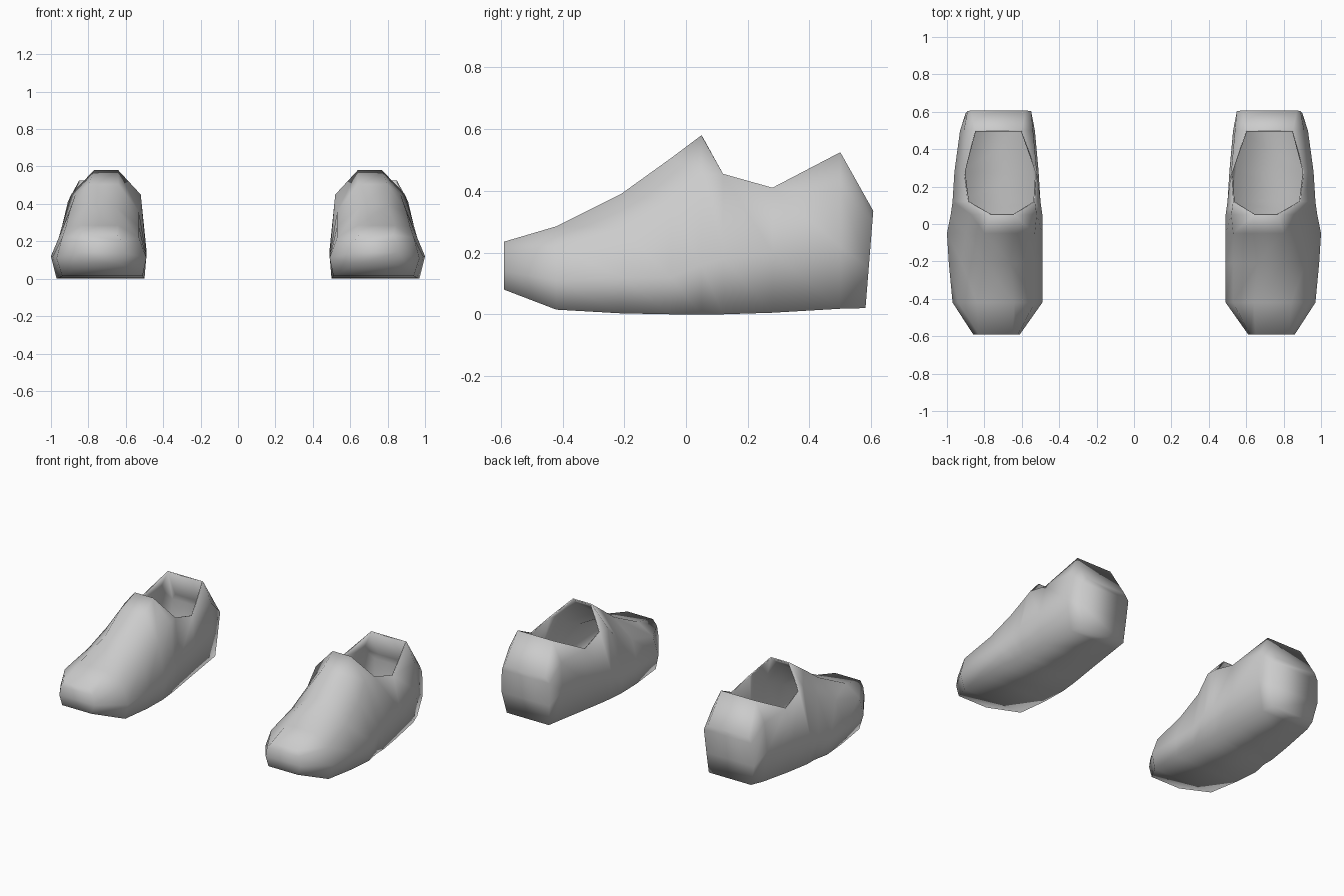
import bpy
import bmesh

cube = bpy.data.objects.get("Cube")
if cube:
    bpy.data.objects.remove(cube, do_unlink=True)

grey = bpy.data.materials.new("plain grey")
grey.use_nodes = True
colour = (0.6, 0.6, 0.6, 1)
grey.diffuse_color = colour
grey.node_tree.nodes["Principled BSDF"].inputs["Base Color"].default_value = colour

# Cross-sections of the left shoe from toe to heel:
# y, heights (sole, side, rim, top), then x around the ring from inner sole
# over the top to outer sole
SECTIONS = [
    (-.59, (.08, .14, .2, .235), (.63, .61, .62, .65, .83, .85, .86, .84)),
    (-.42, (.015, .11, .22, .285), (.51, .49, .53, .64, .84, .94, .97, .94)),
    (-.21, (.003, .12, .28, .39), (.5, .49, .53, .66, .8, .92, .99, .96)),
    (-.05, (0, .12, .36, .505), (.5, .49, .53, .64, .8, .9, 1, .97)),
    (.05, (0, .16, .45, .58), (.51, .49, .52, .64, .77, .87, .98, .95)),
    (.12, (0, .18, .455, .455), (.52, .5, .53, .53, .89, .89, .97, .95)),
    (.28, (.005, .2, .41, .41), (.54, .51, .52, .52, .91, .91, .96, .93)),
    (.5, (.018, .22, .4, .525), (.56, .53, .54, .6, .85, .91, .93, .9)),
    (.58, (.02, .15, .3, .335), (.57, .56, .55, .58, .87, .89, .9, .87)),
]
TONGUE, HEEL = 4, 7      # the foot opening lies between these sections
TOP = 3                  # ring edge that crosses the top


def make_shoe(name, side):
    bm = bmesh.new()
    rings = []
    for i, (y, heights, xs) in enumerate(SECTIONS):
        lean = .08 if i == len(SECTIONS) - 1 else 0
        zs = heights + heights[::-1]
        rings.append([bm.verts.new((side * x, y + lean * z, z)) for x, z in zip(xs, zs)])

    # Skin between neighbouring sections, leaving the opening free
    for i, (a, b) in enumerate(zip(rings, rings[1:])):
        for j in range(len(a)):
            if j == TOP and TONGUE <= i < HEEL:
                continue
            k = (j + 1) % len(a)
            bm.faces.new((a[j], a[k], b[k], b[j]))

    # Toe and heel ends, as strips across each end ring
    for ring in (rings[0], rings[-1]):
        for j in range(TOP):
            bm.faces.new((ring[j], ring[j + 1], ring[-2 - j], ring[-1 - j]))

    bmesh.ops.remove_doubles(bm, verts=bm.verts, dist=.001)
    bmesh.ops.recalc_face_normals(bm, faces=bm.faces)
    for face in bm.faces:
        face.smooth = True
    mesh = bpy.data.meshes.new(name)
    bm.to_mesh(mesh)
    bm.free()
    mesh.materials.append(grey)
    shoe = bpy.data.objects.new(name, mesh)
    bpy.context.collection.objects.link(shoe)

    # Thin lining inside the shell
    lining = shoe.modifiers.new("lining", "SOLIDIFY")
    lining.thickness = .008
    lining.offset = -1


make_shoe("left_shoe", 1)
make_shoe("right_shoe", -1)
